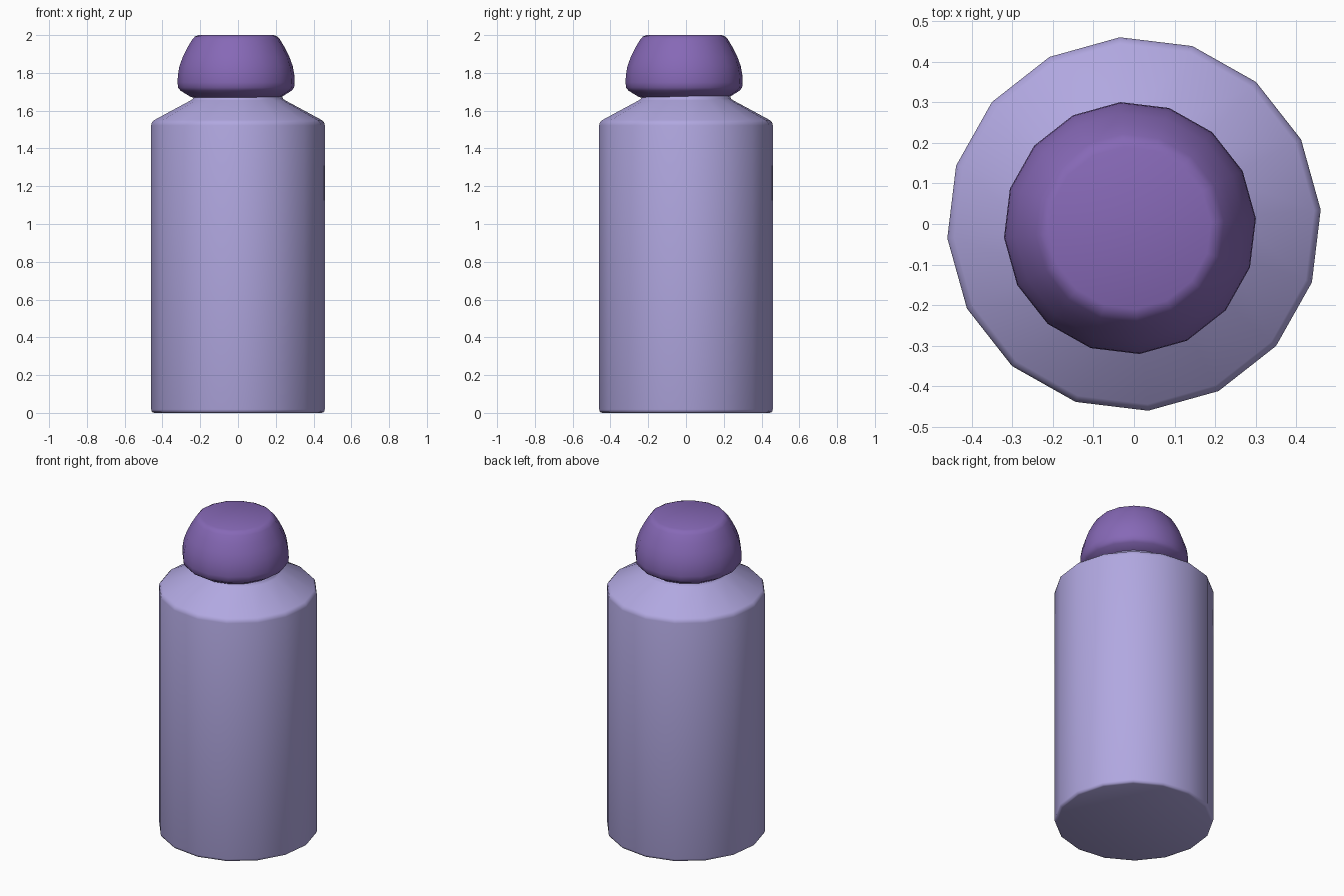
import bpy, bmesh, math

if "Cube" in bpy.data.objects:
    bpy.data.objects.remove(bpy.data.objects["Cube"])

SIDES = 16
TURN = math.radians(4.35)   # facets are turned slightly off the axes


def material(name, color):
    m = bpy.data.materials.new(name)
    m.diffuse_color = (*color, 1)
    m.use_nodes = True
    m.node_tree.nodes["Principled BSDF"].inputs["Base Color"].default_value = m.diffuse_color
    return m


def lathe(name, profile, center, mat):
    """Closed 16-sided solid of revolution from (radius, z) points, bottom to top."""
    bm = bmesh.new()
    rings = []
    for r, z in profile:
        rings.append([bm.verts.new((r * math.cos(TURN + math.tau * i / SIDES),
                                    r * math.sin(TURN + math.tau * i / SIDES), z))
                      for i in range(SIDES)])
    for a, b in zip(rings, rings[1:]):
        for i in range(SIDES):
            j = (i + 1) % SIDES
            bm.faces.new((a[i], a[j], b[j], b[i]))
    bm.faces.new(rings[0][::-1])
    bm.faces.new(rings[-1])
    mesh = bpy.data.meshes.new(name)
    bm.to_mesh(mesh)
    bm.free()
    mesh.materials.append(mat)
    mesh.shade_smooth()
    obj = bpy.data.objects.new(name, mesh)
    obj.location = (*center, 0)
    bpy.context.collection.objects.link(obj)
    return obj


lilac = material("lilac", (0.44, 0.39, 0.75))
violet = material("violet", (0.24, 0.14, 0.47))

# Bottle body: softened base edge, straight wall, sloping shoulder, short neck
lathe("bottle_body", [(0.445, 0.0), (0.457, 0.005), (0.461, 0.018),
                      (0.461, 1.522), (0.457, 1.538), (0.445, 1.55),
                      (0.25, 1.655), (0.238, 1.664), (0.234, 1.69)], (0, 0), lilac)

# Domed cap with a flat top, set slightly off centre
lathe("cap", [(0.23, 1.67), (0.245, 1.675), (0.295, 1.706), (0.308, 1.722), (0.311, 1.75),
              (0.309, 1.79), (0.301, 1.835), (0.283, 1.885), (0.258, 1.935),
              (0.232, 1.978), (0.219, 1.992), (0.2, 2.0)], (-0.01, -0.01), violet)
